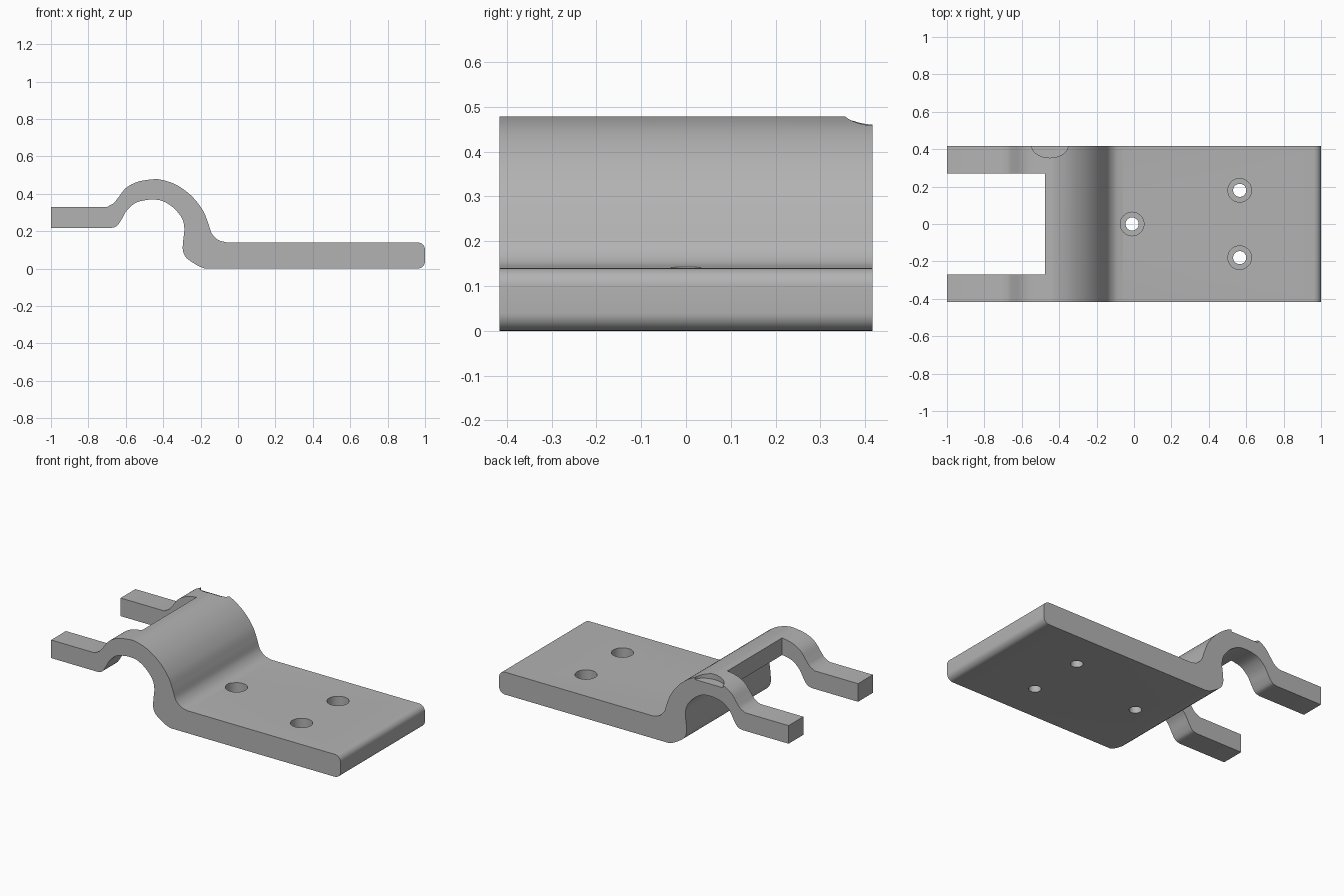
import bpy, bmesh, math
from mathutils import Vector

if "Cube" in bpy.data.objects:
    bpy.data.objects.remove(bpy.data.objects["Cube"])

HALF_Y = 0.416

grey = bpy.data.materials.new("plain_grey")
grey.use_nodes = True
colour = (0.45, 0.45, 0.45, 1)
grey.diffuse_color = colour
grey.node_tree.nodes["Principled BSDF"].inputs["Base Color"].default_value = colour


def smooth_run(points, steps=5):
    """Catmull-Rom curve through the points."""
    p = [Vector(q) for q in points]
    p = [2 * p[0] - p[1]] + p + [2 * p[-1] - p[-2]]
    out = []
    for a, b, c, d in zip(p, p[1:], p[2:], p[3:]):
        for i in range(steps):
            t = i / steps
            out.append(0.5 * (2 * b + (c - a) * t + (2 * a - 5 * b + 4 * c - d) * t ** 2
                              + (3 * b - a - 3 * c + d) * t ** 3))
    return out + [p[-2]]


def arc(cx, cz, r, start, end, steps=8):
    angles = [math.radians(start + (end - start) * i / steps) for i in range(steps + 1)]
    return [Vector((cx + r * math.cos(a), cz + r * math.sin(a))) for a in angles]


def mesh_object(name, bm):
    bmesh.ops.recalc_face_normals(bm, faces=bm.faces)
    mesh = bpy.data.meshes.new(name)
    bm.to_mesh(mesh)
    bm.free()
    mesh.materials.append(grey)
    obj = bpy.data.objects.new(name, mesh)
    bpy.context.collection.objects.link(obj)
    return obj


def cut(target, cutter):
    mod = target.modifiers.new(cutter.name, "BOOLEAN")
    mod.operation = "DIFFERENCE"
    mod.solver = "EXACT"
    mod.object = cutter
    bpy.context.view_layer.objects.active = target
    bpy.ops.object.modifier_apply(modifier=mod.name)
    bpy.data.objects.remove(cutter)


def cylinder(name, x, y, r, low, high, stretch=1):
    bm = bmesh.new()
    bmesh.ops.create_cone(bm, cap_ends=True, segments=48, radius1=r, radius2=r, depth=high - low)
    for v in bm.verts:
        v.co = Vector((v.co.x + x, v.co.y * stretch + y, v.co.z + (low + high) / 2))
    return mesh_object(name, bm)


# Side profile: plate with rounded end, outer arch, tab, inner arch
profile = [Vector((-0.175, 0))]
profile += arc(0.96, 0.04, 0.04, -90, 0) + arc(0.96, 0.1, 0.04, 0, 90)
profile += smooth_run([(-0.06, 0.14), (-0.105, 0.153), (-0.14, 0.188), (-0.16, 0.245),
                       (-0.19, 0.315), (-0.25, 0.39), (-0.33, 0.448), (-0.41, 0.475),
                       (-0.46, 0.477), (-0.54, 0.463), (-0.6, 0.43), (-0.64, 0.38),
                       (-0.665, 0.35), (-0.7, 0.33)])
profile += [Vector((-1, 0.33)), Vector((-1, 0.217))]
profile += smooth_run([(-0.68, 0.217), (-0.65, 0.226), (-0.625, 0.258), (-0.595, 0.31),
                       (-0.55, 0.35), (-0.5, 0.365), (-0.45, 0.369), (-0.4, 0.36),
                       (-0.345, 0.325), (-0.3, 0.27), (-0.287, 0.215), (-0.293, 0.15),
                       (-0.295, 0.1), (-0.28, 0.062), (-0.25, 0.037)])
profile += smooth_run([(-0.25, 0.037), (-0.21, 0.013), (-0.175, 0)])[1:-1]

bm = bmesh.new()
face = bm.faces.new([bm.verts.new((p.x, -HALF_Y, p.y)) for p in profile])
side = bmesh.ops.extrude_face_region(bm, geom=[face])["geom"]
bmesh.ops.translate(bm, vec=(0, 2 * HALF_Y, 0),
                    verts=[g for g in side if isinstance(g, bmesh.types.BMVert)])
bracket = mesh_object("clamp_bracket", bm)

# Slot between the two tabs
bm = bmesh.new()
bmesh.ops.create_cube(bm, size=1)
for v in bm.verts:
    v.co = Vector((v.co.x * 0.725 - 0.8375, v.co.y * 0.54, v.co.z * 2))
cut(bracket, mesh_object("slot_cutter", bm))

# Stepped screw holes
for x, y in [(-0.01, 0), (0.565, 0.18), (0.565, -0.18)]:
    cut(bracket, cylinder("hole_cutter", x, y, 0.035, -0.1, 0.3))
    cut(bracket, cylinder("head_recess_cutter", x, y, 0.063, 0.06, 0.3))

# Shallow half-round recess at the back of the arch
cut(bracket, cylinder("recess_cutter", -0.45, HALF_Y + 0.003, 0.097, 0.445, 0.6, 0.67))

# Smooth curved faces, sharp edges elsewhere
bpy.ops.object.select_all(action="DESELECT")
bracket.select_set(True)
bpy.context.view_layer.objects.active = bracket
bpy.ops.object.shade_smooth_by_angle(angle=math.radians(30))
